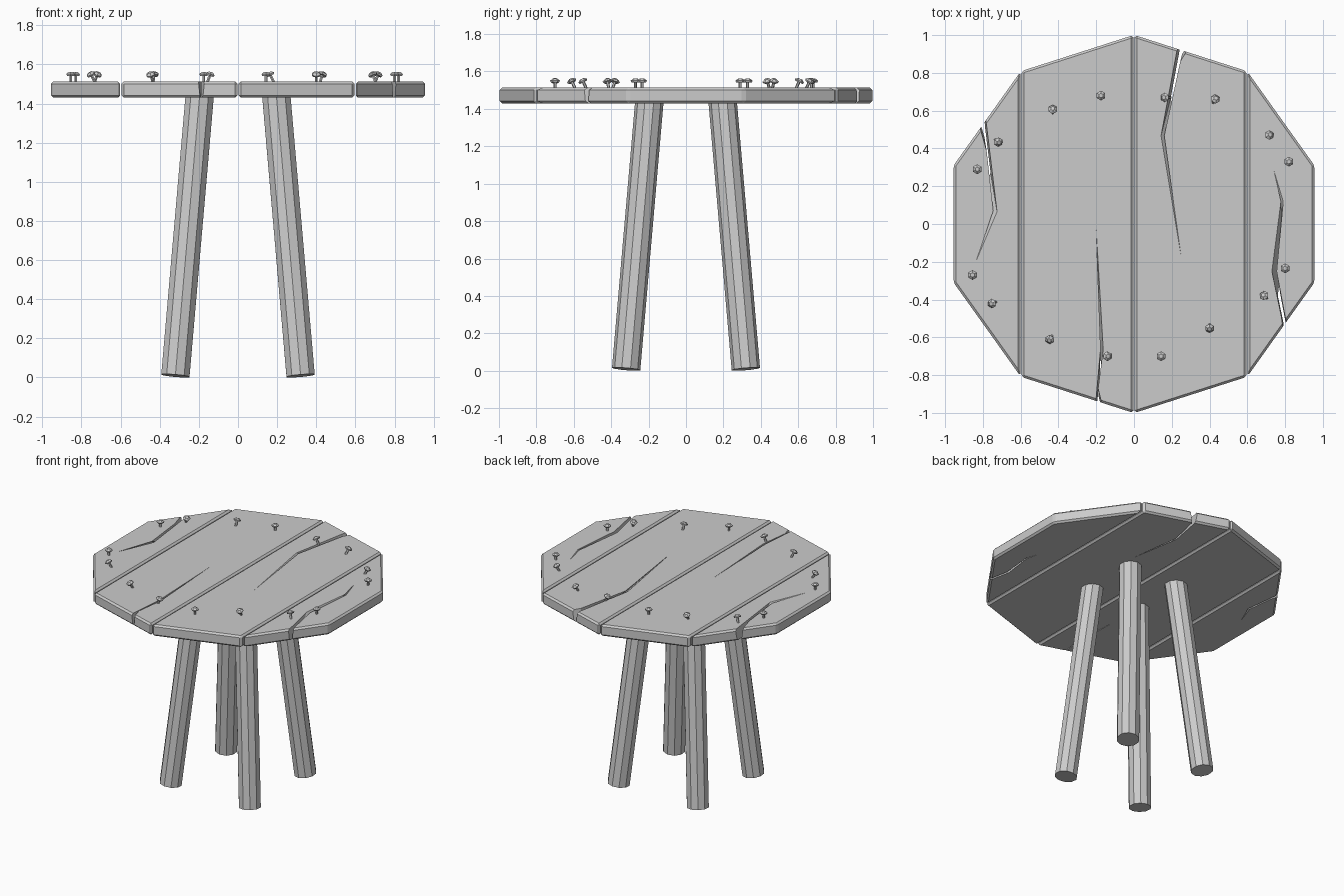
import bpy
import bmesh
from mathutils import Vector

if "Cube" in bpy.data.objects:
    bpy.data.objects.remove(bpy.data.objects["Cube"], do_unlink=True)

TABLE_BOTTOM, TABLE_TOP = 1.43, 1.513

grey = bpy.data.materials.new("plain_grey")
grey.use_nodes = True
grey.diffuse_color = (0.6, 0.6, 0.6, 1)
grey.node_tree.nodes["Principled BSDF"].inputs["Base Color"].default_value = (0.6, 0.6, 0.6, 1)


def add_object(name, bm):
    bmesh.ops.recalc_face_normals(bm, faces=bm.faces)
    mesh = bpy.data.meshes.new(name)
    bm.to_mesh(mesh)
    bm.free()
    mesh.materials.append(grey)
    obj = bpy.data.objects.new(name, mesh)
    bpy.context.collection.objects.link(obj)
    return obj


def prism(bm, lower, upper, z_low, z_high):
    """Closed solid between two outlines with the same number of points."""
    bottom = [bm.verts.new((x, y, z_low)) for x, y in lower]
    top = [bm.verts.new((x, y, z_high)) for x, y in upper]
    bm.faces.new(bottom)
    bm.faces.new(top)
    for i in range(len(top)):
        j = (i + 1) % len(top)
        bm.faces.new((bottom[i], bottom[j], top[j], top[i]))


def rod(bm, start, end, r_start, r_end, sides):
    """Tapered round bar between two points."""
    start, end = Vector(start), Vector(end)
    axis = end - start
    result = bmesh.ops.create_cone(bm, cap_ends=True, segments=sides, radius1=r_start,
                                   radius2=r_end, depth=axis.length)
    turn = Vector((0, 0, 1)).rotation_difference(axis).to_matrix()
    bmesh.ops.rotate(bm, verts=result["verts"], matrix=turn, cent=(0, 0, 0))
    bmesh.ops.translate(bm, verts=result["verts"], vec=(start + end) / 2)


def plank(name, outline, crack):
    """Bevelled board with a split that narrows towards the underside."""
    bm = bmesh.new()
    prism(bm, outline, outline, TABLE_BOTTOM, TABLE_TOP)
    bmesh.ops.bevel(bm, geom=bm.edges[:], offset=0.012, segments=1,
                    affect='EDGES', profile=0.5)
    board = add_object(name, bm)

    mouth = (Vector(crack[0]) + Vector(crack[-1])) / 2
    margin, slope = 0.03, 5

    def scaled(z):
        factor = 1 + slope * (z - TABLE_TOP)
        return [mouth + (Vector(p) - mouth) * factor for p in crack]

    low, high = TABLE_BOTTOM - margin, TABLE_TOP + margin
    bm = bmesh.new()
    prism(bm, scaled(low), scaled(high), low, high)
    cutter = add_object(name + "_crack_cutter", bm)
    cutter.hide_render = True

    split = board.modifiers.new("crack", 'BOOLEAN')
    split.operation = 'DIFFERENCE'
    split.solver = 'EXACT'
    split.object = cutter
    bpy.context.view_layer.objects.active = board
    bpy.ops.object.modifier_apply(modifier=split.name)
    bpy.data.objects.remove(cutter, do_unlink=True)


# Four planks make a ten-sided top
inner = [(0.003, 1), (0.595, 0.81), (0.595, -0.81), (0.003, -1)]
outer = [(0.602, 0.805), (0.955, 0.31), (0.955, -0.31), (0.602, -0.805)]


def mirrored(outline):
    return [(-x, y) for x, y in outline]


plank("inner_left_plank", inner,
      [(0.235, 0.96), (0.143, 0.467), (0.25, -0.175), (0.16, 0.467), (0.245, 0.86), (0.3, 0.95)])
plank("inner_right_plank", mirrored(inner),
      [(-0.205, -0.97), (-0.177, -0.66), (-0.2, -0.03), (-0.163, -0.66), (-0.19, -0.87), (-0.165, -0.97)])
plank("outer_left_plank", outer,
      [(0.79, -0.56), (0.78, -0.49), (0.73, -0.25), (0.778, 0.12), (0.74, 0.285),
       (0.79, 0.12), (0.755, -0.25), (0.8, -0.49), (0.82, -0.56)])
plank("outer_right_plank", mirrored(outer),
      [(-0.83, 0.56), (-0.78, 0.385), (-0.745, 0.07), (-0.836, -0.196), (-0.725, 0.065), (-0.785, 0.56)])

# Splayed legs
for side, sx in (("left", 1), ("right", -1)):
    for end, sy in (("front", -1), ("back", 1)):
        bm = bmesh.new()
        rod(bm, (sx * 0.32, sy * 0.32, 0.009), (sx * 0.195, sy * 0.195, 1.45), 0.076, 0.076, 10)
        add_object(f"{end}_{side}_leg", bm)

# Crooked nails: head position, then sideways offset of the foot
nails = [
    (-0.43, 0.605, 0, -0.025), (-0.175, 0.68, 0, 0), (0.165, 0.67, 0.027, 0),
    (0.43, 0.66, -0.015, -0.025), (0.715, 0.47, -0.02, -0.012), (0.82, 0.33, 0, 0),
    (0.8, -0.235, 0, 0), (0.69, -0.38, 0.02, -0.018), (0.4, -0.55, 0, 0.025),
    (0.143, -0.7, 0, 0), (-0.143, -0.7, -0.02, 0), (-0.445, -0.61, 0.015, 0.025),
    (-0.75, -0.42, 0.026, 0.01), (-0.855, -0.27, 0, 0), (-0.83, 0.29, 0, 0),
    (-0.72, 0.435, -0.02, 0.016),
]
for number, (x, y, dx, dy) in enumerate(nails, 1):
    foot = Vector((x + dx, y + dy, TABLE_TOP - 0.02))
    head = Vector((x, y, 1.546))
    up = (head - foot).normalized()
    bm = bmesh.new()
    rod(bm, foot, head, 0.008, 0.008, 6)
    rod(bm, head - up * 0.004, head + up * 0.005, 0.022, 0.026, 6)
    rod(bm, head + up * 0.005, head + up * 0.016, 0.026, 0.012, 6)
    add_object(f"nail_{number}", bm)
